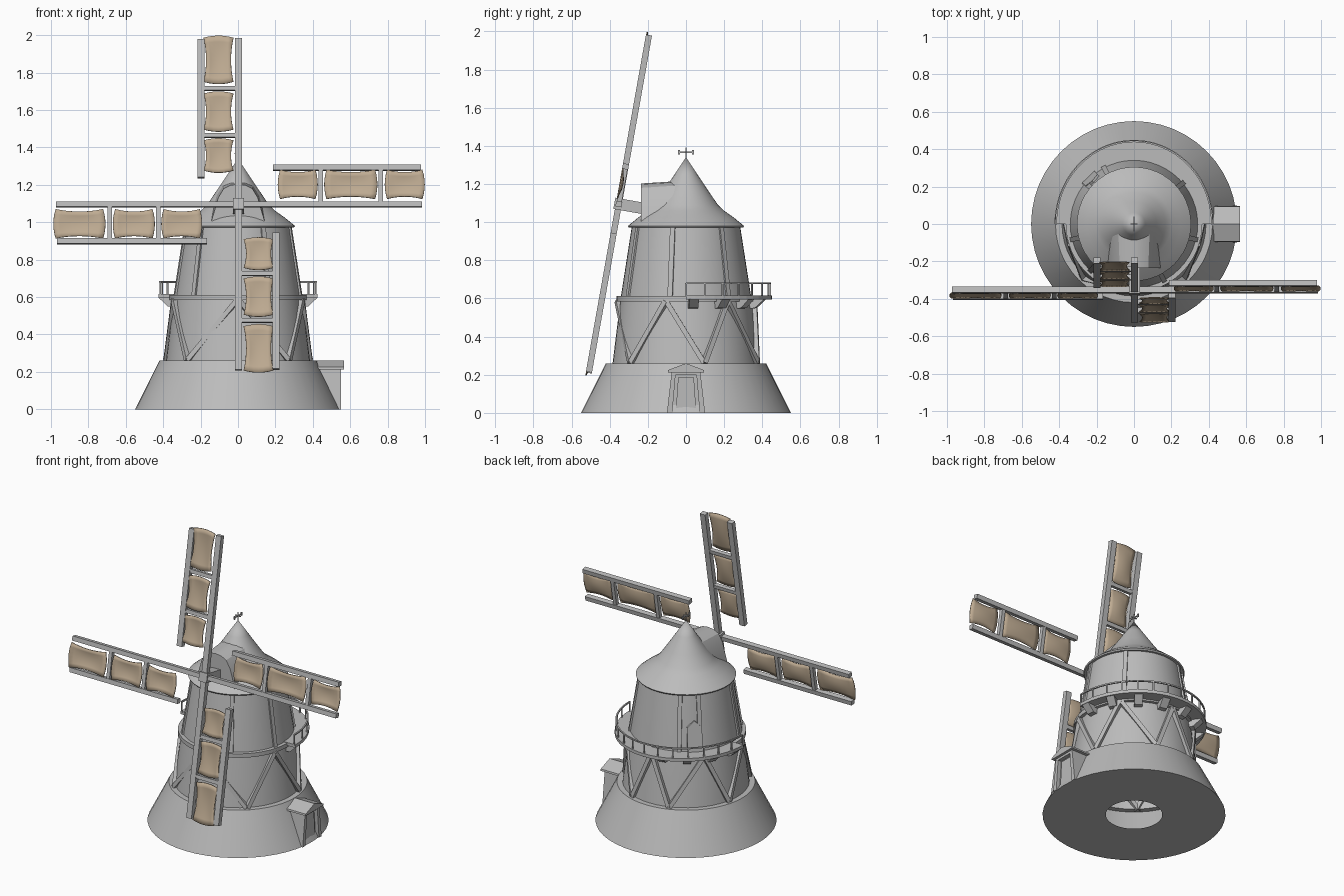
import bpy, bmesh, math
from mathutils import Vector, Matrix

if "Cube" in bpy.data.objects:
    bpy.data.objects.remove(bpy.data.objects["Cube"])


def material(name, rgb):
    m = bpy.data.materials.new(name)
    m.diffuse_color = (*rgb, 1)
    m.use_nodes = True
    m.node_tree.nodes["Principled BSDF"].inputs["Base Color"].default_value = m.diffuse_color
    return m


GREY = material("stone_grey", (0.5, 0.5, 0.5))
TAN = material("canvas_tan", (0.52, 0.41, 0.29))


def make(name, verts, faces, mat=GREY, smooth=False, matrix=None):
    me = bpy.data.meshes.new(name)
    me.from_pydata([tuple(v) for v in verts], [], faces)
    bm = bmesh.new()
    bm.from_mesh(me)
    bmesh.ops.remove_doubles(bm, verts=bm.verts, dist=1e-5)
    bmesh.ops.recalc_face_normals(bm, faces=bm.faces)
    bm.to_mesh(me)
    bm.free()
    me.materials.append(mat)
    ob = bpy.data.objects.new(name, me)
    bpy.context.collection.objects.link(ob)
    if matrix:
        ob.matrix_world = matrix
    if smooth:
        bpy.ops.object.select_all(action='DESELECT')
        ob.select_set(True)
        bpy.context.view_layer.objects.active = ob
        bpy.ops.object.shade_smooth_by_angle(angle=math.radians(25))
    return ob


def lathe(name, profile, n=48, closed=False):
    verts, faces, k = [], [], len(profile)
    for i in range(n):
        a = 2 * math.pi * i / n
        verts += [(r * math.cos(a), r * math.sin(a), z) for r, z in profile]
    for i in range(n):
        j = (i + 1) % n
        for p in range(k if closed else k - 1):
            q = (p + 1) % k
            ring = [i * k + p, j * k + p, j * k + q, i * k + q]
            if profile[p][0] == 0:
                ring = [ring[0], ring[2], ring[3]]
            elif profile[q][0] == 0:
                ring = ring[:3]
            faces.append(ring)
    return make(name, verts, faces, smooth=True)


def prism(name, a, b, mat=GREY, matrix=None):
    # solid between two matching outlines
    n = len(a)
    faces = [list(range(n)), list(range(n, 2 * n))]
    faces += [[i, (i + 1) % n, n + (i + 1) % n, n + i] for i in range(n)]
    return make(name, list(a) + list(b), faces, mat, matrix=matrix)


def box(name, x0, x1, y0, y1, z0, z1, matrix=None):
    ring = [(x0, y0), (x1, y0), (x1, y1), (x0, y1)]
    return prism(name, [(x, y, z0) for x, y in ring], [(x, y, z1) for x, y in ring], matrix=matrix)


def beam(name, p, q, w, d, out):
    # square bar from p to q; depth d follows the outward direction
    p, q, out = Vector(p), Vector(q), Vector(out)
    s = (q - p).normalized().cross(out).normalized() * w / 2
    o = s.cross(q - p).normalized() * d / 2
    corners = [s + o, s - o, -s - o, -s + o]
    return prism(name, [p + c for c in corners], [q + c for c in corners])


def polar(deg, r, z):
    a = math.radians(deg)
    return Vector((r * math.cos(a), r * math.sin(a), z))


# Base, tower and belt
lathe("base_and_tower", [(.17, 0), (.55, 0), (.42, .26), (.385, .26), (.343, .6), (.283, .985)])
lathe("belt", [(.335, .585), (.365, .585), (.365, .612), (.335, .612)], closed=True)

# Zigzag braces below the belt
zigzag = [-90, -47, -17, 14, 37, 70, 90, 110, 143, 166, 197, 227, 270]
for i in range(12):
    ends = []
    for k in (i, i + 1):
        ends.append(polar(zigzag[k], .355, .585) if k % 2 == 0 else polar(zigzag[k], .393, .262))
    mid = (zigzag[i] + zigzag[i + 1]) / 2
    beam("tower_brace", ends[0], ends[1], .026, .034, polar(mid, 1, 0))

# Upright strips above the belt
for a in (-62, -14, 40, 118, 140, 194, 227):
    beam("tower_strip", polar(a, .345, .6), polar(a, .284, .98), .026, .016, polar(a, 1, 0))

# Door onto the balcony
D = Matrix.Rotation(math.radians(134), 4, 'Z')
pts = [(-.045, .61), (.045, .61), (.045, .77), (0, .81), (-.045, .77)]
prism("balcony_door", [D @ Vector((.30, y, z)) for y, z in pts],
      [D @ Vector((.352 - (z - .61) * .155, y, z)) for y, z in pts])

# Balcony floor round the back half


def rim(t, inset, z):
    return Vector(((.425 - inset) * math.cos(t), (.45 - inset) * math.sin(t), z))


N = 28
verts, faces = [], []
for i in range(N + 1):
    t = math.pi * i / N
    c, s = .335 * math.cos(t), .335 * math.sin(t)
    verts += [rim(t, 0, .595), rim(t, 0, .616), (c, s, .616), (c, s, .595)]
for i in range(N):
    for k in range(4):
        faces.append([4 * i + k, 4 * i + 4 + k, 4 * i + 4 + (k + 1) % 4, 4 * i + (k + 1) % 4])
faces += [[0, 1, 2, 3], [4 * N + k for k in range(4)]]
make("balcony_floor", verts, faces)

# Balcony rail, posts and brackets
for i in range(N):
    t, u = math.pi * i / N, math.pi * (i + 1) / N
    beam("balcony_rail", rim(t, .008, .68), rim(u, .008, .68), .009, .009, (0, 0, 1))
    if i % 2 == 0:
        beam("rail_post", rim(t, .008, .61), rim(t, .008, .682), .008, .008, rim(t, 0, 0))
beam("rail_post", rim(math.pi, .008, .61), rim(math.pi, .008, .682), .008, .008, (-1, 0, 0))
for i in range(8):
    R = Matrix.Rotation(math.radians(6 + 24 * i), 4, 'Z')
    side = [(.33, .545), (.375, .55), (.425, .597), (.33, .597)]
    prism("balcony_bracket", [R @ Vector((x, -.025, z)) for x, z in side],
          [R @ Vector((x, .025, z)) for x, z in side])

# Cap roof with flared skirt and front housing for the shaft
lathe("cap_roof", [(0, .972), (.3, .972), (.305, .98), (.25, 1.025), (.2, 1.06), (.168, 1.09),
                   (.12, 1.16), (.06, 1.25), (0, 1.34)])
half = [(.165, .985), (.14, 1.06), (.118, 1.13), (.085, 1.18), (.045, 1.198)]
arch = half + [(0, 1.203)] + [(-x, z) for x, z in reversed(half)]
n = len(arch)
verts = [(x * .9, -.235, z) for x, z in arch] + [(x, .0, z + .015) for x, z in arch]
make("shaft_housing", verts, [list(range(n)), list(range(n, 2 * n))] +
     [[i, (i + 1) % n, n + (i + 1) % n, n + i] for i in range(n)], smooth=True)

# Weather vane
box("vane_rod", -.003, .003, -.003, .003, 1.33, 1.392)
box("vane_arrow", -.003, .003, -.038, .038, 1.364, 1.37)
box("vane_cross", -.02, .02, -.003, .003, 1.364, 1.37)
for y in (-.036, .036):
    box("vane_tip", -.003, .003, y - .005, y + .005, 1.356, 1.378)

# Entrance porch on the right side
outer = [(-.1, 0), (-.075, .215), (.075, .215), (.1, 0)]
inner = [(-.072, 0), (-.055, .198), (.055, .198), (.072, 0)]
for k in range(3):
    ring = [outer[k], outer[k + 1], inner[k + 1], inner[k]]
    prism("porch_frame", [(.40, y, z) for y, z in ring], [(.55, y, z) for y, z in ring])
prism("porch_door", [(.40, y, z) for y, z in inner], [(.525, y, z) for y, z in inner])
prism("door_panel", [(.52, y * .75, z * .94) for y, z in inner], [(.534, y * .75, z * .94) for y, z in inner])
gable = [(-.095, .213), (.095, .213), (.093, .225), (0, .26), (-.093, .225)]
prism("porch_roof", [(.39, y, z) for y, z in gable], [(.567, y, z) for y, z in gable])

# Sail wheel, leaning back ten degrees
WHEEL = Matrix.Translation((.003, -.352, 1.095)) @ Matrix.Rotation(math.radians(-10.1), 4, 'X')
box("sail_shaft", -.03, .03, -.01, .2, -.03, .03, WHEEL)
box("sail_hub", -.03, .03, -.024, .02, -.03, .03, WHEEL)


def cloth(r0, r1, M):
    # canvas panel: bowed ends, pinched sides, slight belly
    n, m, verts = 8, 6, []
    for i in range(n + 1):
        s = 2 * i / n - 1
        for j in range(m + 1):
            t = 2 * j / m - 1
            x = (r0 + r1) / 2 + s * ((r1 - r0) / 2 - .012 * t * t)
            z = .107 + t * (.066 + .014 * s * s)
            y = -.012 + .014 * (1 - s * s) * (1 - t * t)
            verts.append((x, y, z))
    w = m + 1
    faces = [[i * w + j, i * w + w + j, i * w + w + j + 1, i * w + j + 1]
             for i in range(n) for j in range(m)]
    ob = make("sail_cloth", verts, faces, TAN, True, M)
    mod = ob.modifiers.new("thickness", 'SOLIDIFY')
    mod.thickness = .006
    mod.offset = 0


# Each arm: turn, length, inner start, two rungs, bar width
for turn, length, start, r1, r2, w in ((0, .98, .185, .44, .76, .029), (90, .9, .145, .375, .63, .038),
                                       (180, .975, .17, .43, .69, .029), (270, .9, .155, .375, .63, .038)):
    M = WHEEL @ Matrix.Rotation(math.radians(-turn), 4, 'Y')
    h = w / 2
    box("sail_arm", 0, length, -.016, .016, -h, h, M)
    box("sail_outer_bar", start, length - .005, -.016, .016, .2 - h, .2 + h, M)
    for r in (r1, r2):
        box("sail_rung", r - .012, r + .012, -.013, .013, 0, .2, M)
    cloth(start + .025, r1 - .017, M)
    cloth(r1 + .018, r2 - .018, M)
    cloth(r2 + .022, length + .015, M)
